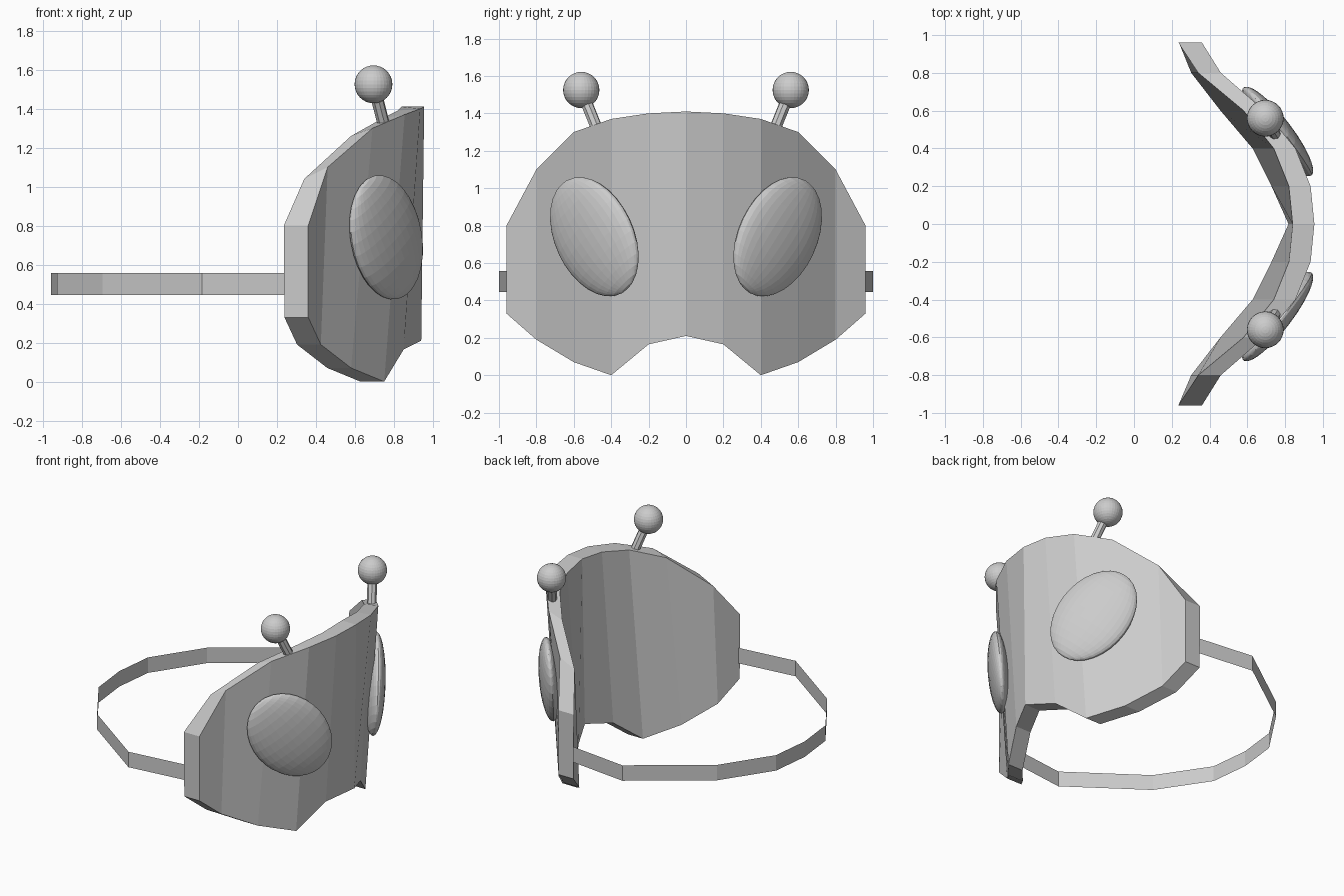
import bpy, bmesh
from math import radians, sin, cos
from mathutils import Vector, Matrix

if "Cube" in bpy.data.objects:
    bpy.data.objects.remove(bpy.data.objects["Cube"])


def new_object(name, bm):
    bmesh.ops.recalc_face_normals(bm, faces=bm.faces[:])
    mesh = bpy.data.meshes.new(name)
    bm.to_mesh(mesh)
    bm.free()
    ob = bpy.data.objects.new(name, mesh)
    bpy.context.collection.objects.link(ob)
    return ob


def mirrored(half):
    """Mirror a list of points, first one on y = 0, to the other side."""
    return [(-1, p) for p in reversed(half[1:])] + [(1, p) for p in half]


# Mask shell: columns of (y, top outer x, z, top inner x, z, bottom outer x, bottom z)
columns = [
    (0.00, 0.955, 1.41, 0.84, 1.41, 0.94, 0.21),
    (0.20, 0.935, 1.40, 0.82, 1.39, 0.85, 0.165),
    (0.40, 0.855, 1.37, 0.74, 1.35, 0.75, 0.00),
    (0.60, 0.69, 1.30, 0.58, 1.26, 0.58, 0.07),
    (0.80, 0.46, 1.10, 0.34, 1.04, 0.425, 0.19),
    (0.96, 0.36, 0.80, 0.235, 0.80, 0.36, 0.33),
]
bm = bmesh.new()
rings = []
for s, (y, xo, zo, xi, zi, xb, zb) in mirrored(columns):
    pts = [(xo, zo), (xi, zi), (xb - 0.122, zb), (xb, zb)]
    rings.append([bm.verts.new((x, s * y, z)) for x, z in pts])
for a, b in zip(rings, rings[1:]):
    for i in range(4):
        j = (i + 1) % 4
        bm.faces.new((a[i], a[j], b[j], b[i]))
bm.faces.new(rings[0])
bm.faces.new(rings[-1])
new_object("mask_shell", bm)

# Head strap: thin band round the back
strap = [(-0.96, 0), (-0.928, 0.285), (-0.695, 0.635), (-0.185, 1.0), (0.28, 0.945)]
bm = bmesh.new()
pairs = [[bm.verts.new((x, s * y, z)) for z in (0.445, 0.558)]
         for s, (x, y) in mirrored(strap)]
for a, b in zip(pairs, pairs[1:]):
    bm.faces.new((a[0], b[0], b[1], a[1]))
new_object("head_strap", bm)

for s, side in ((-1, "right"), (1, "left")):
    # Eye: flattened ellipsoid lying tilted on the mask surface
    out = Vector((0.775, 0.63 * s, 0))
    u = Vector((-0.63, 0.775 * s, 0))
    v = (Vector((0, 0, 1)) + 0.075 * out).normalized()
    t = radians(37)
    long_axis = v * cos(t) + u * sin(t)
    short_axis = u * cos(t) - v * sin(t)
    normal = long_axis.cross(short_axis)
    m = Matrix((short_axis * 0.258, normal * 0.07, long_axis * 0.35)).transposed().to_4x4()
    bm = bmesh.new()
    bmesh.ops.create_uvsphere(bm, u_segments=32, v_segments=16, radius=1,
                              matrix=Matrix.Translation((0.76, 0.49 * s, 0.74)) @ m)
    new_object("eye_" + side, bm)

    # Antenna ball
    tip = Vector((0.695, 0.56 * s, 1.525))
    bm = bmesh.new()
    bmesh.ops.create_uvsphere(bm, u_segments=32, v_segments=16, radius=0.097,
                              matrix=Matrix.Translation(tip))
    new_object("antenna_ball_" + side, bm)

    # Antenna stem
    root = Vector((0.755, 0.465 * s, 1.29))
    d = tip - root
    rot = d.to_track_quat('Z', 'Y').to_matrix().to_4x4()
    bm = bmesh.new()
    bmesh.ops.create_cone(bm, cap_ends=True, segments=8, radius1=0.032, radius2=0.032,
                          depth=d.length,
                          matrix=Matrix.Translation((tip + root) / 2) @ rot)
    new_object("antenna_stem_" + side, bm)
